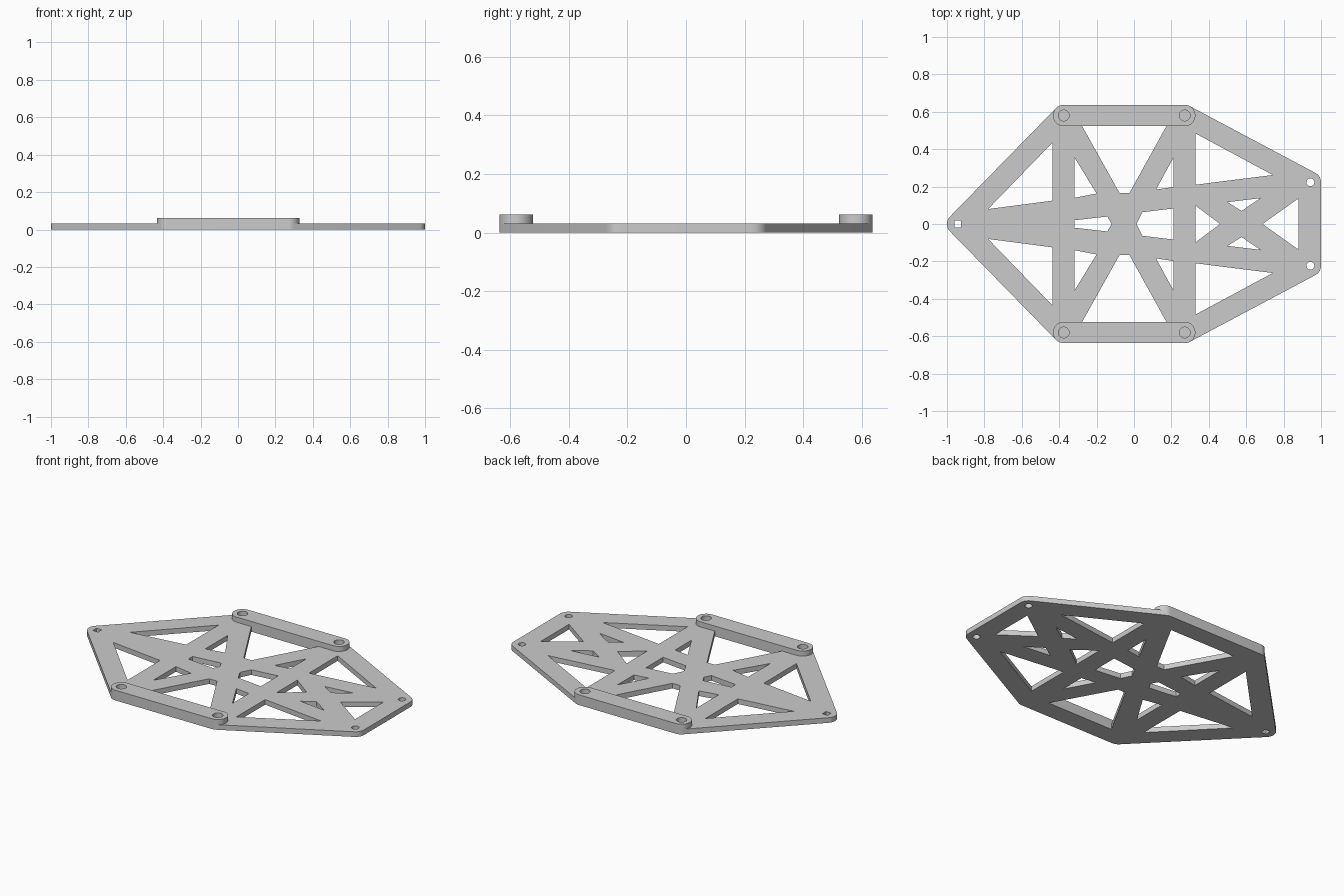
import bpy, bmesh, math

cube = bpy.data.objects.get("Cube")
if cube:
    bpy.data.objects.remove(cube, do_unlink=True)

R = 0.057        # rounded corner radius
T = 0.031        # thickness of each layer
FRONT_X, BACK_X, BAR_Y = 0.271, -0.376, 0.58
TIP = (-0.943, 0)
NOSE = (0.943, 0.223)

grey = bpy.data.materials.new("light grey")
grey.use_nodes = True
grey.diffuse_color = (0.6, 0.6, 0.6, 1)
grey.node_tree.nodes["Principled BSDF"].inputs["Base Color"].default_value = (0.6, 0.6, 0.6, 1)


def ring(x, y, r, n=32, turn=0.0):
    steps = [turn + 2 * math.pi * i / n for i in range(n)]
    return [(x + r * math.cos(a), y + r * math.sin(a)) for a in steps]


def flip(loop):
    return [(x, -y) for x, y in loop]


def rounded_hull(centres):
    """Convex outline around equal circles, by monotone chain."""
    pts = sorted(p for c in centres for p in ring(*c, R, 48))

    def chain(points):
        out = []
        for p in points:
            while len(out) > 1 and ((out[-1][0] - out[-2][0]) * (p[1] - out[-2][1])
                                    - (out[-1][1] - out[-2][1]) * (p[0] - out[-2][0])) <= 1e-9:
                out.pop()
            out.append(p)
        return out[:-1]
    return chain(pts) + chain(pts[::-1])


def slab(name, loops, z):
    """Extrude a filled outline with holes from z to z + T."""
    curve = bpy.data.curves.new(name, "CURVE")
    curve.dimensions = "2D"
    curve.fill_mode = "BOTH"
    curve.extrude = T / 2
    for loop in loops:
        s = curve.splines.new("POLY")
        s.points.add(len(loop) - 1)
        for p, (x, y) in zip(s.points, loop):
            p.co = (x, y, 0, 1)
        s.use_cyclic_u = True
    ob = bpy.data.objects.new(name, curve)
    bpy.context.collection.objects.link(ob)
    bpy.ops.object.select_all(action="DESELECT")
    ob.select_set(True)
    bpy.context.view_layer.objects.active = ob
    bpy.ops.object.convert(target="MESH")
    ob = bpy.context.object
    bm = bmesh.new()
    bm.from_mesh(ob.data)
    bmesh.ops.remove_doubles(bm, verts=bm.verts, dist=1e-5)
    bmesh.ops.recalc_face_normals(bm, faces=bm.faces)
    bmesh.ops.translate(bm, verts=bm.verts, vec=(0, 0, z + T / 2))
    bm.to_mesh(ob.data)
    bm.free()
    ob.data.materials.clear()
    ob.data.materials.append(grey)
    bpy.ops.object.shade_smooth_by_angle(angle=math.radians(30))
    return ob


# Openings on one side of the centre line, repeated on the other
side_cuts = [
    [(-0.78, 0.08), (-0.435, 0.125), (-0.435, 0.436)],
    [(-0.318, 0.355), (-0.318, 0.14), (-0.2, 0.163)],
    [(-0.277, 0.523), (-0.077, 0.165), (-0.025, 0.165), (0.173, 0.523)],
    [(0.211, 0.355), (0.118, 0.184), (0.211, 0.198)],
    [(0.329, 0.484), (0.329, 0.21), (0.742, 0.262)],
    [(0.5, 0.117), (0.575, 0.07), (0.676, 0.138)],
    ring(NOSE[0], NOSE[1], 0.021),
]
# Openings across the centre line, as their upper edges
centre_cuts = [
    [(-0.318, 0.02), (-0.142, 0.04), (-0.12, 0)],
    [(0.013, 0), (0.045, 0.063), (0.211, 0.083)],
    [(0.329, 0.098), (0.46, 0)],
    [(0.687, 0), (0.88, 0.137)],
]

# Truss plate
corners = [TIP] + [(x, s * y) for s in (1, -1)
                   for x, y in ((BACK_X, BAR_Y), (FRONT_X, BAR_Y), NOSE)]
loops = [rounded_hull(corners)]
for cut in side_cuts:
    loops += [cut, flip(cut)]
for half in centre_cuts:
    loops.append(half + [(x, y) for x, y in flip(half)[::-1] if y])
loops.append(ring(*TIP, 0.025, 4, math.pi / 4))
slab("truss_plate", loops, 0)

# Raised side bars with blind holes
for side, s in (("left", 1), ("right", -1)):
    ends = [(BACK_X, s * BAR_Y), (FRONT_X, s * BAR_Y)]
    slab(side + "_raised_bar", [rounded_hull(ends)] + [ring(*e, 0.029) for e in ends], T)
